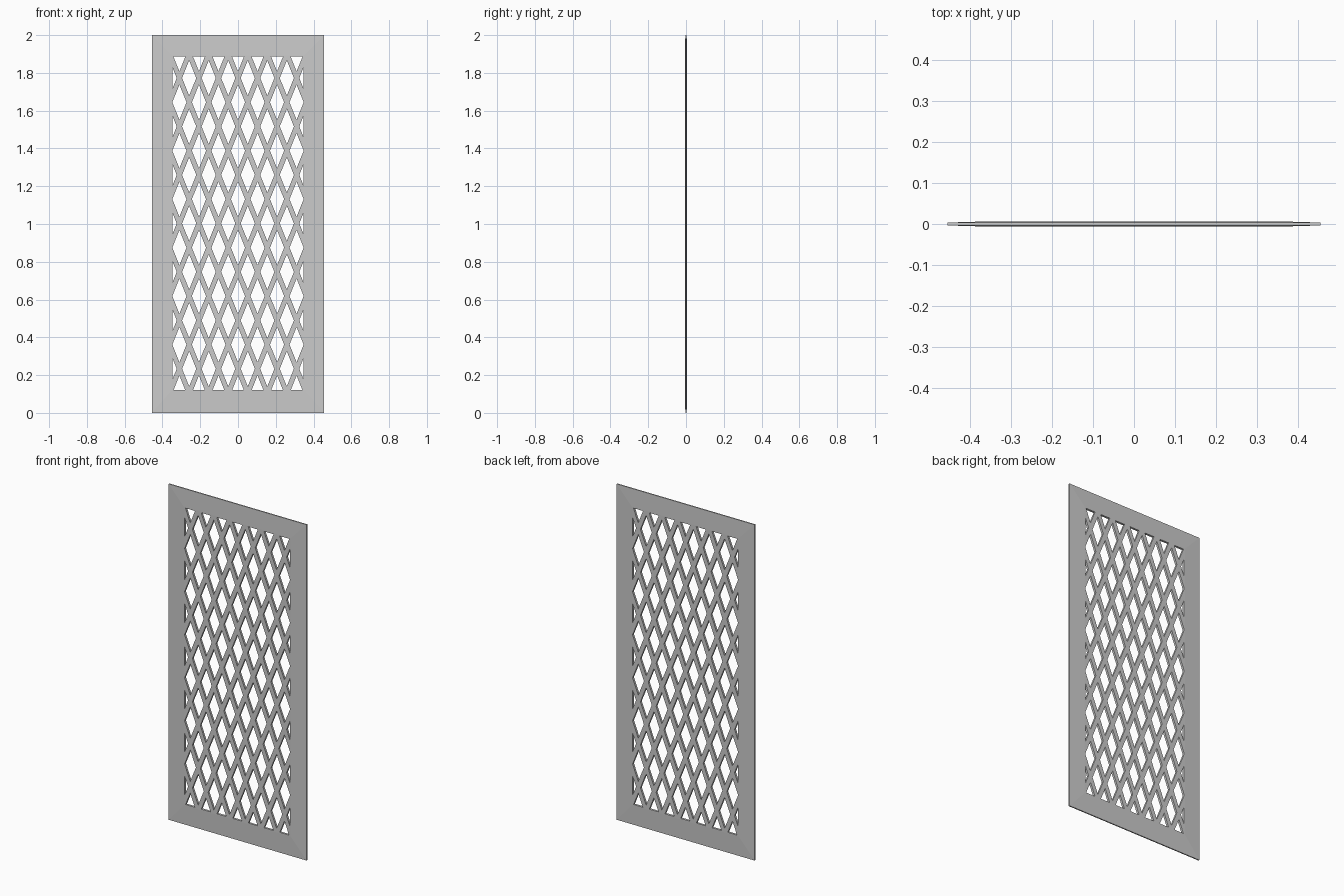
import bpy, bmesh
from mathutils import Vector

if "Cube" in bpy.data.objects:
    bpy.data.objects.remove(bpy.data.objects["Cube"])

HX, H = 0.455, 2.0                # panel half width and height
OX, OZ0, OZ1 = 0.3465, 0.122, 1.887   # pierced area
EDGE, THICK = 0.0035, 0.0065      # half thickness at the rim and at the lattice
PX, PZ, ZC = 0.0517, 0.1283, 1.003    # diamond spacing and pattern centre
DX, DZ = 0.0375, 0.093            # diamond half sizes


def make_object(name, bm):
    bmesh.ops.recalc_face_normals(bm, faces=bm.faces[:])
    mesh = bpy.data.meshes.new(name)
    bm.to_mesh(mesh)
    bm.free()
    ob = bpy.data.objects.new(name, mesh)
    bpy.context.scene.collection.objects.link(ob)
    return ob


# Screen panel: thin rim sloping up to a thicker flat centre on both sides
bm = bmesh.new()


def ring(x, z0, z1, y):
    return [bm.verts.new((a, y, b)) for a, b in ((-x, z0), (x, z0), (x, z1), (-x, z1))]


g = 0.006
rings = [ring(OX + g, OZ0 - g, OZ1 + g, -THICK), ring(HX, 0, H, -EDGE),
         ring(HX, 0, H, EDGE), ring(OX + g, OZ0 - g, OZ1 + g, THICK)]
for a, b in zip(rings, rings[1:]):
    for i in range(4):
        j = (i + 1) % 4
        bm.faces.new((a[i], a[j], b[j], b[i]))
bm.faces.new(rings[0])
bm.faces.new(rings[-1])
panel = make_object("lattice_screen", bm)

# Diamond cutters in staggered columns, trimmed to the pierced area
bm = bmesh.new()
for i in range(-7, 8):
    for j in range(-7, 8):
        if (i + j) % 2 == 0 or (i % 2 == 0) == (j % 2 == 0):
            continue
        # odd columns sit on even rows, even columns on odd rows
        x, z = i * PX, ZC + j * PZ
        bm.faces.new([bm.verts.new((x + a, -0.05, z + b))
                      for a, b in ((DX, 0), (0, DZ), (-DX, 0), (0, -DZ))])
for co, no in (((OX, 0, 0), (1, 0, 0)), ((-OX, 0, 0), (-1, 0, 0)),
               ((0, 0, OZ1), (0, 0, 1)), ((0, 0, OZ0), (0, 0, -1))):
    bmesh.ops.bisect_plane(bm, geom=bm.verts[:] + bm.edges[:] + bm.faces[:],
                           plane_co=Vector(co), plane_no=Vector(no), clear_outer=True)
ext = bmesh.ops.extrude_face_region(bm, geom=bm.faces[:], use_keep_orig=True)
bmesh.ops.translate(bm, vec=(0, 0.1, 0),
                    verts=[v for v in ext["geom"] if isinstance(v, bmesh.types.BMVert)])
cutter = make_object("diamond_cutters", bm)
cutter.hide_render = True

# Pierce the panel and bake the result
mod = panel.modifiers.new("pierce", 'BOOLEAN')
mod.operation = 'DIFFERENCE'
mod.solver = 'EXACT'
mod.object = cutter
deps = bpy.context.evaluated_depsgraph_get()
baked = bpy.data.meshes.new_from_object(panel.evaluated_get(deps))
panel.modifiers.clear()
panel.data = baked
bpy.data.objects.remove(cutter)
